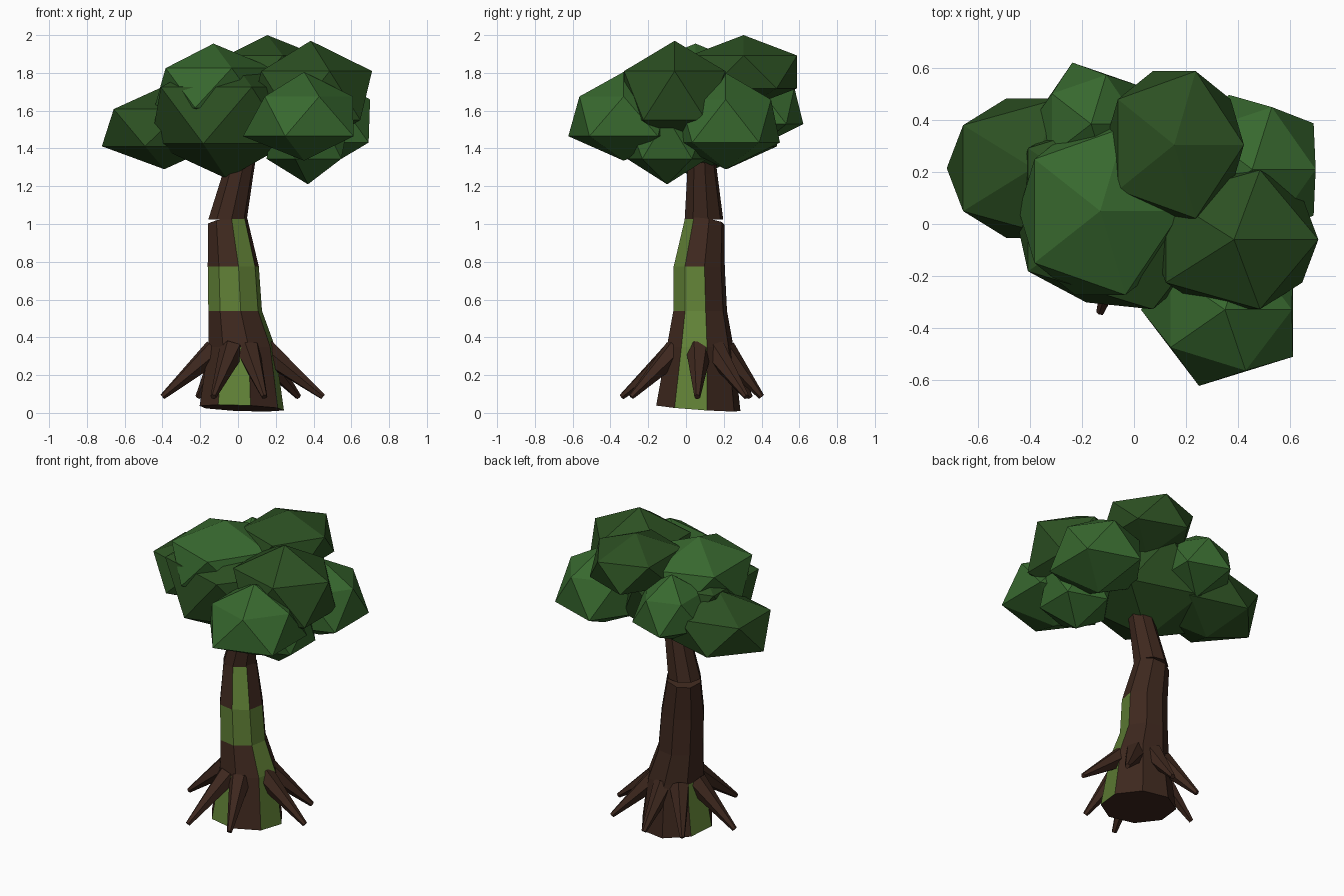
import bpy
import bmesh
from math import cos, sin, pi
from mathutils import Vector

cube = bpy.data.objects.get("Cube")
if cube:
    bpy.data.objects.remove(cube, do_unlink=True)


def material(name, rgb):
    mat = bpy.data.materials.new(name)
    mat.use_nodes = True
    mat.diffuse_color = (*rgb, 1)
    bsdf = mat.node_tree.nodes["Principled BSDF"]
    bsdf.inputs["Base Color"].default_value = (*rgb, 1)
    bsdf.inputs["Roughness"].default_value = 0.9
    return mat


bark = material("bark brown", (0.048, 0.021, 0.013))
moss = material("moss green", (0.118, 0.218, 0.037))
dark_leaf = material("dark leaf green", (0.025, 0.08, 0.016))
light_leaf = material("light leaf green", (0.039, 0.14, 0.028))


def finish(bm, name, mats):
    bmesh.ops.recalc_face_normals(bm, faces=bm.faces)
    mesh = bpy.data.meshes.new(name)
    bm.to_mesh(mesh)
    bm.free()
    for mat in mats:
        mesh.materials.append(mat)
    obj = bpy.data.objects.new(name, mesh)
    bpy.context.collection.objects.link(obj)
    return obj


TWIST = -0.19


def loft(name, rings, sides, mats, painted=()):
    """Skin rings of (centre, radius, axis); painted holds (band, side) moss faces."""
    bm = bmesh.new()
    loops = []
    for centre, radius, axis in rings:
        tilt = Vector((0, 0, 1)).rotation_difference(Vector(axis))
        loop = []
        for i in range(sides):
            a = 2 * pi * (i - 0.5) / sides + TWIST
            offset = tilt @ Vector((cos(a) * radius, sin(a) * radius, 0))
            loop.append(bm.verts.new(Vector(centre) + offset))
        loops.append(loop)
    for band, (low, high) in enumerate(zip(loops, loops[1:])):
        for i in range(sides):
            j = (i + 1) % sides
            face = bm.faces.new((low[i], low[j], high[j], high[i]))
            face.material_index = int((band, i) in painted)
    bm.faces.new(loops[0][::-1])
    bm.faces.new(loops[-1])
    return finish(bm, name, mats)


# Lower trunk: eight sides, side 0 faces +x and side 6 faces the front
UP = (0, 0, 1)
mossy = {(0, 0), (0, 4), (0, 6), (1, 0), (2, 0), (2, 5), (2, 6), (2, 7), (3, 7)}
loft("lower_trunk", [
    ((0.02, 0.065, 0.025), 0.228, (0.04, 0.07, 1)),
    ((0.02, 0.075, 0.35), 0.18, UP),
    ((-0.015, 0.075, 0.54), 0.145, UP),
    ((-0.025, 0.07, 0.775), 0.138, UP),
    ((-0.055, 0.1, 1.015), 0.108, (-0.15, 0.15, 1)),
], 8, [bark, moss], mossy)

# Upper trunk, leaning into the crown
LEAN = (0.25, -0.05, 1)
loft("upper_trunk", [
    ((-0.055, 0.095, 1.025), 0.104, (0.0, 0, 1)),
    ((0.005, 0.085, 1.28), 0.08, LEAN),
    ((0.06, 0.08, 1.5), 0.06, LEAN),
], 8, [bark])

# Roots fan out from the trunk down to pointed tips
root_tips = [(-0.4, 0.06), (-0.13, -0.34), (0.14, -0.29), (0.45, 0.06),
             (0.32, 0.32), (0.03, 0.4), (-0.21, 0.34)]
ROOT_TOP = 0.33
trunk_mid = Vector((0.01, 0.07, ROOT_TOP))
for n, (x, y) in enumerate(root_tips):
    tip = Vector((x, y, 0.085))
    out = Vector((x, y, ROOT_TOP)) - trunk_mid
    start = trunk_mid + out.normalized() * 0.13
    axis = tip - start
    loft(f"root_{n + 1}", [(start, 0.068, axis),
                           (start.lerp(tip, 0.5), 0.042, axis),
                           (tip, 0.016, axis)], 6, [bark])


def leaf_clump(name, centre, radii, mat, taper=0.0):
    """A stretched icosahedron on its point; taper narrows its upper half."""
    bm = bmesh.new()
    bmesh.ops.create_icosphere(bm, subdivisions=1, radius=1)
    for v in bm.verts:
        width = 1 - taper * v.co.z
        x, y, z = v.co.x * width, v.co.y * width, v.co.z
        v.co = Vector(centre) + Vector((x, y, z)) * Vector(radii)
    return finish(bm, name, [mat])


# Crown: overlapping clumps in two greens
leaf_clump("main_clump", (-0.06, 0.055, 1.575), (0.465, 0.435, 0.335), dark_leaf, -0.08)
leaf_clump("side_clump", (-0.39, 0.215, 1.51), (0.37, 0.315, 0.22), dark_leaf)
leaf_clump("high_clump", (0.385, -0.06, 1.68), (0.363, 0.315, 0.29), dark_leaf)
leaf_clump("top_clump", (0.155, 0.305, 1.805), (0.3, 0.333, 0.195), dark_leaf)
leaf_clump("upper_light_clump", (-0.13, 0.05, 1.72), (0.35, 0.38, 0.235), light_leaf)
leaf_clump("back_light_clump", (-0.165, 0.385, 1.625), (0.235, 0.25, 0.215), light_leaf, 0.25)
leaf_clump("front_light_clump", (0.35, -0.33, 1.57), (0.325, 0.31, 0.235), light_leaf, 0.25)
leaf_clump("side_light_clump", (0.455, 0.21, 1.545), (0.3, 0.31, 0.255), light_leaf, 0.2)
leaf_clump("low_light_clump", (0.37, -0.1, 1.455), (0.245, 0.25, 0.245), light_leaf)
